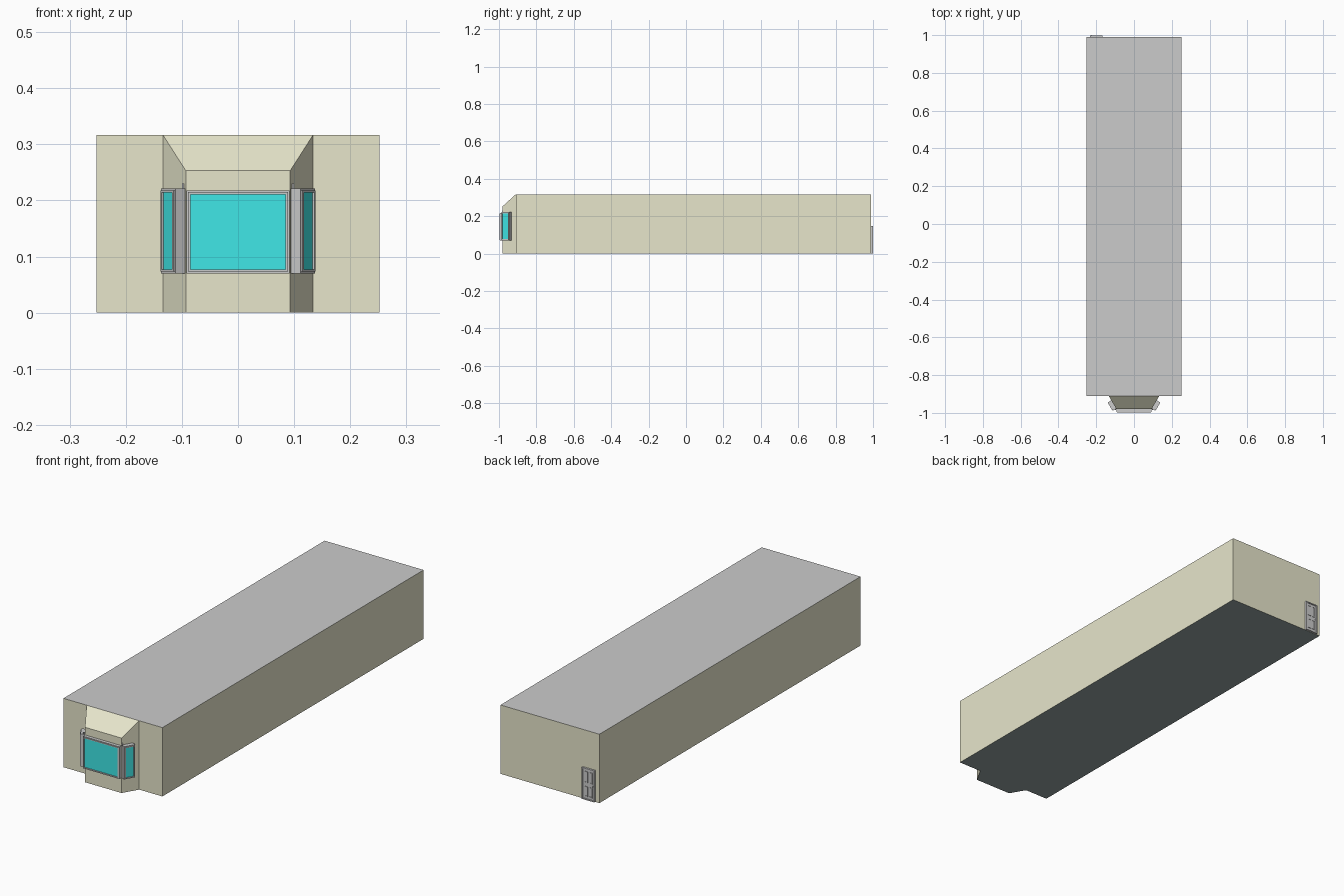
import bpy, bmesh
from math import atan2, pi
from mathutils import Matrix, Vector

if "Cube" in bpy.data.objects:
    bpy.data.objects.remove(bpy.data.objects["Cube"])


def material(name, rgb):
    m = bpy.data.materials.new(name)
    m.diffuse_color = (*rgb, 1)
    m.use_nodes = True
    m.node_tree.nodes["Principled BSDF"].inputs["Base Color"].default_value = m.diffuse_color
    return m


CREAM = material("cream_wall", (0.80, 0.79, 0.60))
GLASS = material("cyan_glass", (0.05, 0.80, 0.80))
SLATE = material("slate_floor", (0.30, 0.37, 0.37))
GREY = material("grey_roof", (0.69, 0.69, 0.69))
TRIM = material("grey_trim", (0.62, 0.61, 0.62))


def finish(name, bm, mats, matrix=None):
    bmesh.ops.recalc_face_normals(bm, faces=bm.faces)
    me = bpy.data.meshes.new(name)
    bm.to_mesh(me)
    bm.free()
    ob = bpy.data.objects.new(name, me)
    bpy.context.collection.objects.link(ob)
    for m in mats:
        me.materials.append(m)
    if matrix:
        ob.matrix_world = matrix
    return ob


def box(name, x0, x1, y0, y1, z0, z1, mat, matrix=None):
    bm = bmesh.new()
    bmesh.ops.create_cube(bm, size=1)
    for v in bm.verts:
        v.co = ((x0 + x1) / 2 + v.co.x * (x1 - x0),
                (y0 + y1) / 2 + v.co.y * (y1 - y0),
                (z0 + z1) / 2 + v.co.z * (z1 - z0))
    return finish(name, bm, [mat], matrix)


def frame(name, w, z0, z1, t, y0, y1, mat, matrix):
    """Rectangular ring of thickness t, facing local -y."""
    bm = bmesh.new()
    rings = []
    for inset, y in ((0, y0), (0, y1), (t, y1), (t, y0)):
        a, b, c = w / 2 - inset, z0 + inset, z1 - inset
        rings.append([bm.verts.new(p) for p in
                      ((-a, y, b), (a, y, b), (a, y, c), (-a, y, c))])
    for i in range(4):
        p, q = rings[i], rings[(i + 1) % 4]
        for k in range(4):
            j = (k + 1) % 4
            bm.faces.new((p[k], p[j], q[j], q[k]))
    return finish(name, bm, [mat], matrix)


# Building shell: floor outline with the bay, front bay corners held lower
W, H, FRONT, BACK = 0.252, 0.317, -0.91, 0.99
BAY = [(-0.134, FRONT), (-0.093, -0.98), (0.093, -0.98), (0.134, FRONT)]
bm = bmesh.new()
outline = [(-W, BACK), (-W, FRONT), *BAY, (W, FRONT), (W, BACK)]
low = [bm.verts.new((x, y, 0)) for x, y in outline]
top = [bm.verts.new((x, y, 0.253 if y < FRONT - 0.01 else H)) for x, y in outline]
bm.faces.new(low).material_index = 2
for i in range(8):
    j = (i + 1) % 8
    bm.faces.new((low[i], low[j], top[j], top[i]))
bm.faces.new(top[2:6])
bm.faces.new((top[0], top[1], top[2], top[5], top[6], top[7])).material_index = 1
finish("building_shell", bm, [CREAM, GREY, SLATE])


# Bay windows: stepped frame with recessed glass
def window(name, width, depth, z0, z1, matrix):
    frame(name + "_outer_frame", width, z0, z1, 0.003, -depth + 0.003, 0, TRIM, matrix)
    frame(name + "_inner_frame", width - 0.006, z0 + 0.003, z1 - 0.003, 0.004,
          -depth, 0, TRIM, matrix)
    a = width / 2 - 0.006
    box(name + "_glass", -a, a, -depth + 0.004, -0.001, z0 + 0.006, z1 - 0.006,
        GLASS, matrix)


window("front_window", 0.184, 0.018, 0.07, 0.218, Matrix.Translation((0, -0.98, 0)))
for side, s in (("left", -1), ("right", 1)):
    along = Vector((s * 0.041, 0.07, 0)).normalized()
    centre = Vector((s * 0.093, -0.977, 0)) + along * 0.0255
    turn = Matrix.Rotation(s * atan2(along.y, abs(along.x)), 4, 'Z')
    mat = Matrix.Translation(centre) @ turn
    window(side + "_window", 0.051, 0.024, 0.07, 0.221, mat)
    # Small latch on the top inner corner
    box(side + "_latch", s * 0.096, s * 0.1, -0.985, -0.978, 0.22, 0.23, TRIM)

# Back door, turned to face +y: casing, slab, raised panels and knob
door = Matrix.Translation((-0.2, BACK, 0)) @ Matrix.Rotation(pi, 4, 'Z')
frame("door_casing", 0.064, 0.001, 0.146, 0.005, -0.009, 0, TRIM, door)
box("door_slab", -0.027, 0.027, -0.005, 0, 0.006, 0.141, TRIM, door)
for row, (z0, z1) in enumerate(((0.016, 0.062), (0.08, 0.131))):
    for col, x in enumerate((-0.0115, 0.0115)):
        m = door @ Matrix.Translation((x, -0.005, 0))
        frame(f"door_panel_{row}_{col}", 0.017, z0, z1, 0.003, -0.002, 0.001, TRIM, m)
bm = bmesh.new()
bmesh.ops.create_uvsphere(bm, u_segments=10, v_segments=6, radius=0.0025)
knob = finish("door_knob", bm, [TRIM], door @ Matrix.Translation((0.023, -0.0072, 0.07)))
knob.data.shade_smooth()
